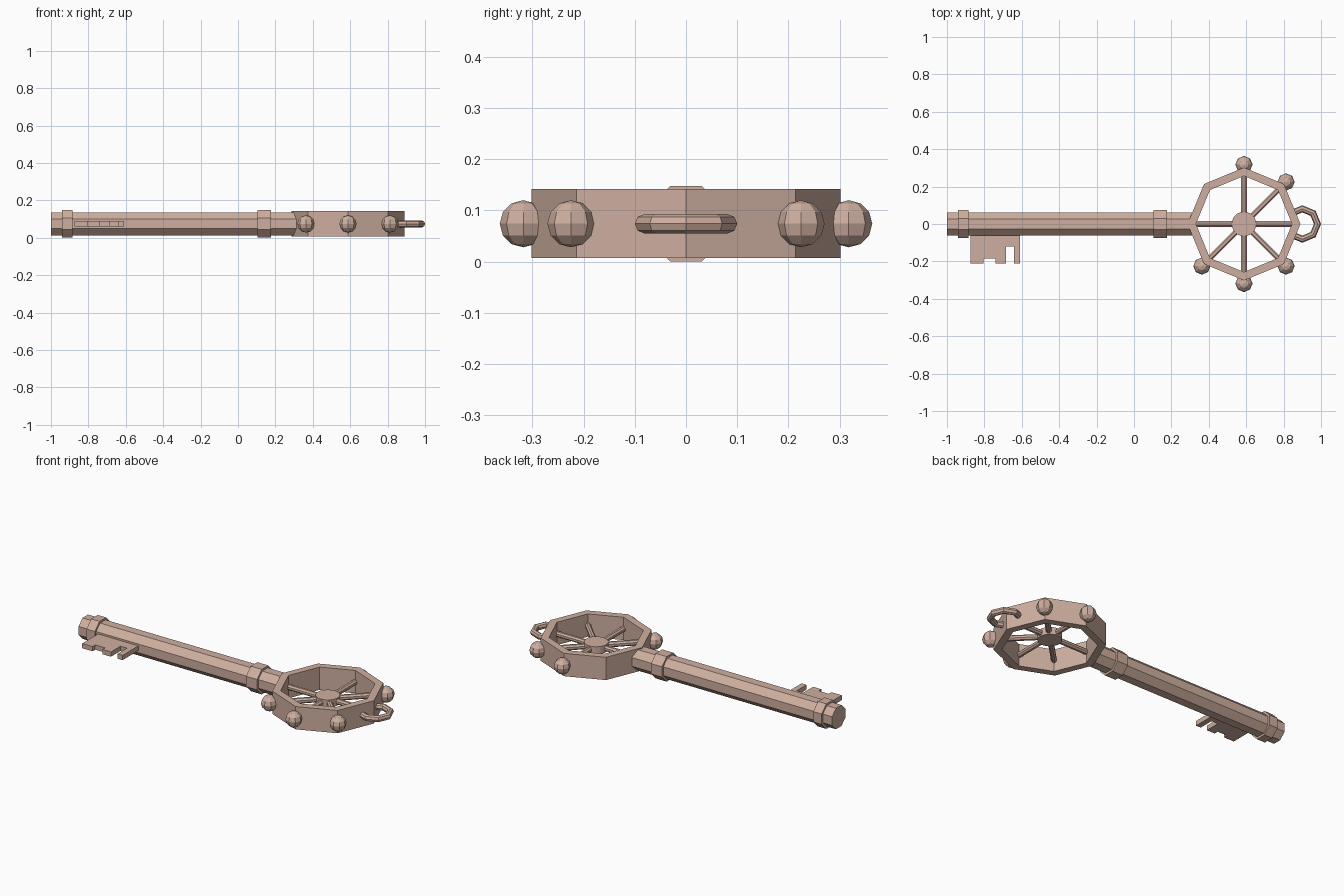
import bpy, bmesh, math
from mathutils import Matrix, Vector

if "Cube" in bpy.data.objects:
    bpy.data.objects.remove(bpy.data.objects["Cube"])

ZC = 0.074            # mid height of the key
BOW = Vector((0.588, 0, ZC))

mat = bpy.data.materials.new("dusty_rose_metal")
mat.diffuse_color = (0.62, 0.43, 0.35, 1)
mat.use_nodes = True
mat.node_tree.nodes["Principled BSDF"].inputs["Base Color"].default_value = mat.diffuse_color


def finish(name, bm):
    bmesh.ops.recalc_face_normals(bm, faces=bm.faces)
    me = bpy.data.meshes.new(name)
    bm.to_mesh(me)
    bm.free()
    me.materials.append(mat)
    ob = bpy.data.objects.new(name, me)
    bpy.context.collection.objects.link(ob)
    return ob


def rod(name, a, b, apothem, sides=8):
    """Prism from a to b with flat faces turned up and sideways."""
    a, b = Vector(a), Vector(b)
    bm = bmesh.new()
    r = apothem / math.cos(math.pi / sides)
    bmesh.ops.create_cone(bm, cap_ends=True, segments=sides, radius1=r, radius2=r,
                          depth=(b - a).length,
                          matrix=Matrix.Rotation(math.pi / sides, 4, 'Z'))
    d = (b - a).normalized()
    side = Vector((0, 0, 1)).cross(d) if abs(d.z) < 0.9 else Vector((0, 1, 0))
    rot = Matrix((d.cross(side), side, d)).transposed()
    rot[0][:] = rot[0][:]
    bmesh.ops.transform(bm, verts=bm.verts,
                        matrix=Matrix.Translation((a + b) / 2) @ rot.to_4x4())
    return finish(name, bm)


def plate(name, pts, z0, z1):
    """Extruded flat outline."""
    bm = bmesh.new()
    f = bm.faces.new([bm.verts.new((x, y, z0)) for x, y in pts])
    ext = bmesh.ops.extrude_face_region(bm, geom=[f])['geom']
    bmesh.ops.translate(bm, vec=(0, 0, z1 - z0),
                        verts=[v for v in ext if isinstance(v, bmesh.types.BMVert)])
    return finish(name, bm)


def sweep(name, stations, closed):
    """Skin a list of point rings."""
    bm = bmesh.new()
    rings = [[bm.verts.new(p) for p in s] for s in stations]
    n, m = len(rings), len(rings[0])
    for i in range(n if closed else n - 1):
        p, q = rings[i], rings[(i + 1) % n]
        for j in range(m):
            k = (j + 1) % m
            bm.faces.new((p[j], p[k], q[k], q[j]))
    if not closed:
        bm.faces.new(rings[0])
        bm.faces.new(rings[-1])
    return finish(name, bm)


def polar(c, ang, r, z):
    return (c[0] + r * math.cos(ang), c[1] + r * math.sin(ang), z)


# shaft and its two collars
rod("shaft", (-1, 0, ZC), (0.325, 0, ZC), 0.062)
rod("tip_collar", (-0.94, 0, ZC), (-0.885, 0, ZC), 0.074)
rod("bow_collar", (0.105, 0, ZC), (0.177, 0, ZC), 0.074)

# toothed bit
plate("key_bit", [(-0.873, -0.04), (-0.873, -0.21), (-0.805, -0.21), (-0.805, -0.185),
                  (-0.74, -0.185), (-0.74, -0.21), (-0.685, -0.21), (-0.685, -0.12),
                  (-0.642, -0.12), (-0.642, -0.21), (-0.609, -0.21), (-0.609, -0.04)],
      0.061, 0.089)

# octagonal bow rim
section = [(0.302, 0.007), (0.302, 0.142), (0.257, 0.142), (0.257, 0.007)]
sweep("bow_rim", [[polar(BOW, i * math.pi / 4, r, z) for r, z in section]
                  for i in range(8)], True)

# hub disc
rod("hub", BOW - Vector((0, 0, 0.022)), BOW + Vector((0, 0, 0.022)), 0.065, 16)

# spokes and knobs (the back-left corner has neither)
for i in range(8):
    if i == 3:
        continue
    d = Vector((math.cos(i * math.pi / 4), math.sin(i * math.pi / 4), 0))
    rod("spoke_%d" % i, BOW + d * 0.04, BOW + d * 0.275, 0.015)
    if i in (0, 4):
        continue
    bm = bmesh.new()
    bmesh.ops.create_uvsphere(bm, u_segments=8, v_segments=6, radius=0.046,
                              matrix=Matrix.Translation(BOW + d * 0.318))
    finish("knob_%d" % i, bm)

# hanging loop, an open arc whose ends sink into the rim
C, R, r = (0.9, 0), 0.081, 0.019
sweep("hanging_loop",
      [[polar(C, a * math.pi / 4, R + r * math.cos(t * math.pi / 4),
              ZC + r * math.sin(t * math.pi / 4)) for t in range(8)]
       for a in range(-3, 4)], False)
